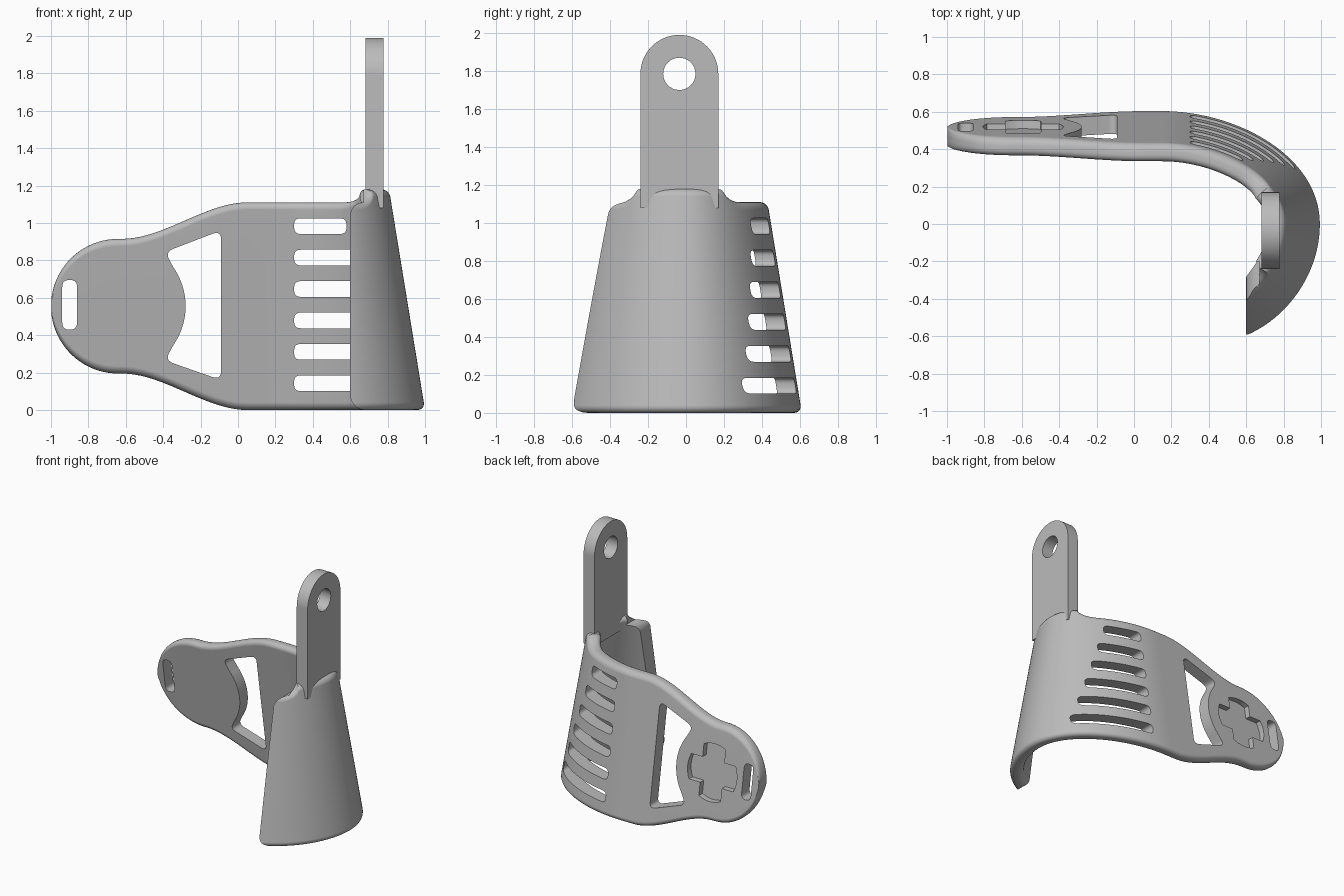
import bpy
import bmesh
import math
from mathutils import Vector
from mathutils.geometry import interpolate_bezier

if "Cube" in bpy.data.objects:
    bpy.data.objects.remove(bpy.data.objects["Cube"])

LEAN = 0.163        # inward lean of the wall per unit of height
THICK = 0.1
MID = 0.555         # mid height of the wall
STRAP_Y, STRAP_R = -0.035, 0.205

grey = bpy.data.materials.new("plain grey")
grey.use_nodes = True
grey.diffuse_color = (0.5, 0.5, 0.5, 1)
grey.node_tree.nodes["Principled BSDF"].inputs["Base Color"].default_value = grey.diffuse_color


def make_object(name, bm):
    bmesh.ops.recalc_face_normals(bm, faces=bm.faces)
    mesh = bpy.data.meshes.new(name)
    bm.to_mesh(mesh)
    bm.free()
    mesh.materials.append(grey)
    obj = bpy.data.objects.new(name, mesh)
    bpy.context.collection.objects.link(obj)
    return obj


def rounded(points, radius):
    """Round every corner of a closed 2D outline."""
    pts, out = [Vector(p) for p in points], []
    for i, p in enumerate(pts):
        before, after = pts[i - 1] - p, pts[(i + 1) % len(pts)] - p
        a = p + before.normalized() * min(radius, before.length * 0.45)
        b = p + after.normalized() * min(radius, after.length * 0.45)
        for k in range(6):
            t = k / 5
            out.append(a * (1 - t) ** 2 + p * 2 * t * (1 - t) + b * t * t)
    return out


def rectangle(x0, x1, z0, z1):
    return [(x0, z0), (x1, z0), (x1, z1), (x0, z1)]


def arc(cx, cz, r, start, end, n):
    angles = [math.radians(start + (end - start) * i / n) for i in range(n + 1)]
    return [(cx + r * math.cos(a), cz + r * math.sin(a)) for a in angles]


def prism(name, outline, d0, d1, axis="y", lean=0):
    """Extrude a 2D outline along x or y, optionally leaning with height."""
    bm = bmesh.new()
    rings = []
    for d in (d0, d1):
        rings.append([bm.verts.new((p[0], d - lean * p[1], p[1]) if axis == "y"
                                   else (d, p[0], p[1])) for p in outline])
    n = len(outline)
    for i in range(n):
        j = (i + 1) % n
        bm.faces.new((rings[0][i], rings[0][j], rings[1][j], rings[1][i]))
    bm.faces.new(rings[0])
    bm.faces.new(rings[1])
    return make_object(name, bm)


def cut(target, cutter):
    mod = target.modifiers.new("cut", "BOOLEAN")
    mod.operation, mod.solver, mod.object = "DIFFERENCE", "EXACT", cutter
    cutter.hide_render = True
    bpy.context.view_layer.objects.active = target
    bpy.ops.object.modifier_apply(modifier=mod.name)
    bpy.data.objects.remove(cutter)


def smooth(obj):
    bpy.ops.object.select_all(action="DESELECT")
    obj.select_set(True)
    bpy.context.view_layer.objects.active = obj
    bpy.ops.object.shade_smooth_by_angle(angle=math.radians(35))
    mod = obj.modifiers.new("weighted normals", "WEIGHTED_NORMAL")
    mod.keep_sharp = True


# Foot line of the outer wall: round tip, straight back, curl around the side
path = [(x, 0.61) for x, _ in arc(-0.64, 0, 0.36, 174, 90, 24)]
path += [(-0.62 + 0.67 * i / 20, 0.61) for i in range(21)]
side = interpolate_bezier((0.15, 0.61, 0), (0.55, 0.61, 0), (1, 0.37, 0), (1, 0, 0), 50)
front = interpolate_bezier((1, 0, 0), (1, -0.27, 0), (0.82, -0.52, 0), (0.58, -0.61, 0), 50)
path = [Vector(p[:2]) for p in path + side + front[1:]]


def half_height(x):
    if x < -0.64:
        return math.sqrt(max(0.36 ** 2 - (x + 0.64) ** 2, 0))
    t = min(max((x + 0.62) / 0.67, 0), 1)
    return 0.36 + 0.195 * t * t * (3 - 2 * t)


def strap_rise(y):
    """Extra rim height that flares into the strap."""
    a, f = abs(y - STRAP_Y) - STRAP_R, 0.1
    if a >= f:
        return 0
    return 0.07 if a < 0 else f - math.sqrt(f * f - (f - a) ** 2)


# Wall: a rounded cross-section lofted along the foot line
bm = bmesh.new()
rings = []
for i, p in enumerate(path):
    tangent = (path[min(i + 1, len(path) - 1)] - path[max(i - 1, 0)]).normalized()
    normal = Vector((-tangent.y, tangent.x))
    h = half_height(p.x)
    low, high = MID - h, MID + h
    if p.x > 0.6:
        high += strap_rise((p - normal * 0.23).y)
    r = min(0.04, h / 2)
    ring = []
    for cx, cz, start in ((THICK - r, high - r, 0), (r, high - r, 90),
                          (r, low + r, 180), (THICK - r, low + r, 270)):
        for d, z in arc(cx, cz, r, start, start + 90, 5):
            q = p - normal * (d + LEAN * z)
            ring.append(bm.verts.new((q.x, q.y, z)))
    rings.append(ring)
for a, b in zip(rings, rings[1:]):
    for i in range(len(a)):
        j = (i + 1) % len(a)
        bm.faces.new((a[i], a[j], b[j], b[i]))
bm.faces.new(rings[0])
bm.faces.new(rings[-1])
wall = make_object("curved_wall", bm)

# Front end trimmed straight with rounded corners
trim = [(0.3, -0.1), (0.68, -0.1)] + arc(0.68, 0.08, 0.08, 270, 180, 6)
trim += arc(0.67, 1.04, 0.07, 180, 90, 6) + [(0.67, 1.3), (0.3, 1.3)]
cut(wall, prism("end_trim", trim, -1, -0.2))

# Six vent slots, longer toward the bottom
for i in range(6):
    z = 0.143 + 0.168 * i
    slot = rounded(rectangle(0.3, 0.86 - 0.056 * i, z - 0.042, z + 0.042), 0.035)
    cut(wall, prism("vent_cutter", slot, 0.05, 1))

# Strap slot at the tip
cut(wall, prism("tip_slot_cutter", rounded(rectangle(-0.94, -0.86, 0.43, 0.695), 0.04), 0.2, 0.8))

# Large window with a round bulge on one side
window = [(-0.09, 0.16), (-0.09, 0.96), (-0.39, 0.845)]
window += arc(-0.643, MID, 0.363, 35, -35, 16) + [(-0.39, 0.265)]
cut(wall, prism("window_cutter", rounded(window, 0.05), 0.2, 0.8))

# Shallow cross recess on the outer face, with curved arm ends
cross = []
for k in range(4):
    cross += arc(-0.593, MID, 0.215, 90 * k - 26, 90 * k + 26, 6)
    cross += arc(-0.593, MID, 0.095 * math.sqrt(2), 90 * k + 45, 90 * k + 45, 1)[:1]
cut(wall, prism("cross_cutter", cross, 0.565, 0.75, lean=LEAN))
smooth(wall)

# Upright strap with a round end and a hole
outline = [(STRAP_Y - STRAP_R, 1.08), (STRAP_Y + STRAP_R, 1.08)]
outline += arc(STRAP_Y, 1.785, STRAP_R, 0, 180, 32)
strap = prism("upright_strap", outline, 0.682, 0.777, "x")
hole = arc(STRAP_Y, 1.785, 0.085, 0, 360, 32)[:-1]
cut(strap, prism("hole_cutter", hole, 0.5, 1, "x"))
smooth(strap)
